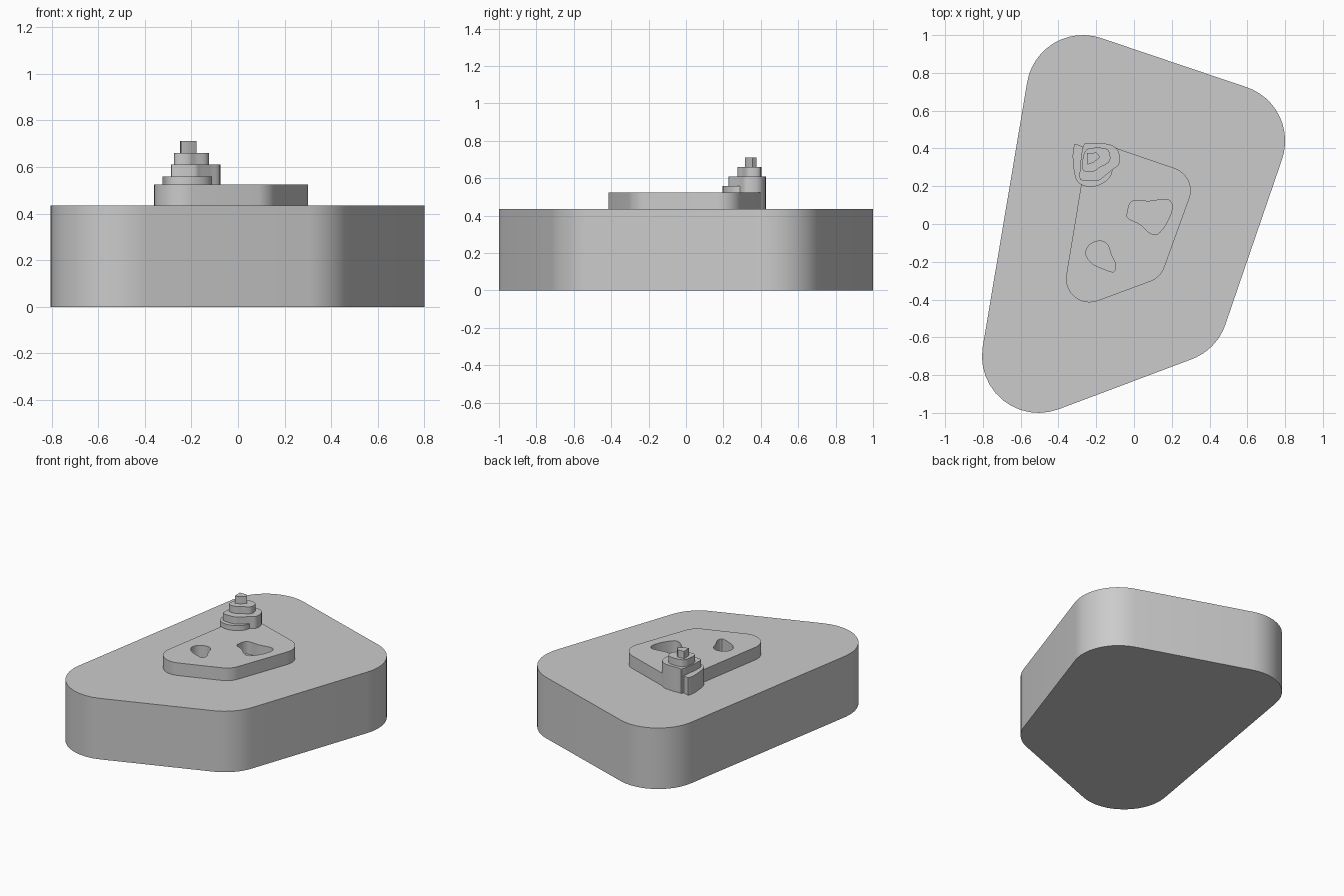
import bpy
from math import atan2, pi, radians, cos, sin
from mathutils import Vector

if "Cube" in bpy.data.objects:
    bpy.data.objects.remove(bpy.data.objects["Cube"])


def rounded(centres, r, n=12):
    """Outline around counter-clockwise corner centres, with arc corners of radius r."""
    out = []
    for i, c in enumerate(centres):
        p, q = centres[i - 1], centres[(i + 1) % len(centres)]
        a = atan2(c[1] - p[1], c[0] - p[0]) - pi / 2
        b = atan2(q[1] - c[1], q[0] - c[0]) - pi / 2
        while b < a:
            b += 2 * pi
        for k in range(n + 1):
            t = a + (b - a) * k / n
            out.append((c[0] + r * cos(t), c[1] + r * sin(t)))
    return out


def blob(pts, n=4):
    """Closed smooth outline through a few points."""
    v = [Vector(p) for p in pts]
    out = []
    for i in range(len(v)):
        a, b, c, d = (v[(i + k - 1) % len(v)] for k in range(4))
        for k in range(n):
            t = k / n
            out.append(0.5 * (2 * b + (c - a) * t + (2 * a - 5 * b + 4 * c - d) * t * t
                              + (3 * b - a - 3 * c + d) * t ** 3))
    return out


def prism(name, loops, z0, z1):
    """Extrude outlines vertically; inner outlines become holes."""
    cu = bpy.data.curves.new(name, 'CURVE')
    cu.dimensions = '2D'
    cu.fill_mode = 'BOTH'
    cu.extrude = (z1 - z0) / 2
    for loop in loops:
        s = cu.splines.new('POLY')
        s.points.add(len(loop) - 1)
        for pt, p in zip(s.points, loop):
            pt.co = (p[0], p[1], 0, 1)
        s.use_cyclic_u = True
    ob = bpy.data.objects.new(name, cu)
    ob.location.z = (z0 + z1) / 2
    bpy.context.collection.objects.link(ob)
    bpy.ops.object.select_all(action='DESELECT')
    ob.select_set(True)
    bpy.context.view_layer.objects.active = ob
    bpy.ops.object.convert(target='MESH')
    bpy.ops.object.shade_smooth_by_angle(angle=radians(30))


# Large base slab
prism("base_slab", [rounded([(-.505, -.70), (.20, -.435), (.50, .44), (-.27, .70)], .30)], 0, .435)

# Raised plate with two irregular basins
basin_large = blob([(-.035, .06), (-.01, .12), (.08, .12), (.175, .13), (.203, .09),
                    (.175, .01), (.125, -.053), (.08, -.045), (.03, .0), (-.03, .03)])
basin_small = blob([(-.255, -.16), (-.235, -.11), (-.18, -.09), (-.14, -.11), (-.12, -.165),
                    (-.098, -.215), (-.108, -.253), (-.155, -.24), (-.22, -.21)])
plate = rounded([(-.235, -.29), (.043, -.187), (.175, .177), (-.14, .285)], .125)
prism("raised_plate", [plate, basin_large, basin_small], .435, .525)

# Stepped tower on the plate corner
tiers = [
    ("tower_foot", .435, .56, [(-.29, .417), (-.318, .41), (-.324, .34), (-.308, .24), (-.27, .204),
                               (-.21, .198), (-.15, .225), (-.117, .27), (-.13, .33)]),
    ("tower_tier_1", .435, .61, [(-.27, .41), (-.235, .425), (-.13, .422), (-.083, .385), (-.078, .32),
                                 (-.115, .287), (-.16, .25), (-.19, .23), (-.27, .23), (-.288, .26)]),
    ("tower_tier_2", .61, .66, [(-.25, .395), (-.15, .40), (-.126, .36), (-.135, .325), (-.18, .30),
                                (-.215, .278), (-.265, .28), (-.274, .32)]),
]
for name, z0, z1, pts in tiers:
    prism(name, [blob(pts)], z0, z1)
prism("tower_peak", [[(-.248, .375), (-.20, .378), (-.178, .355), (-.215, .325), (-.245, .315)]], .66, .712)
